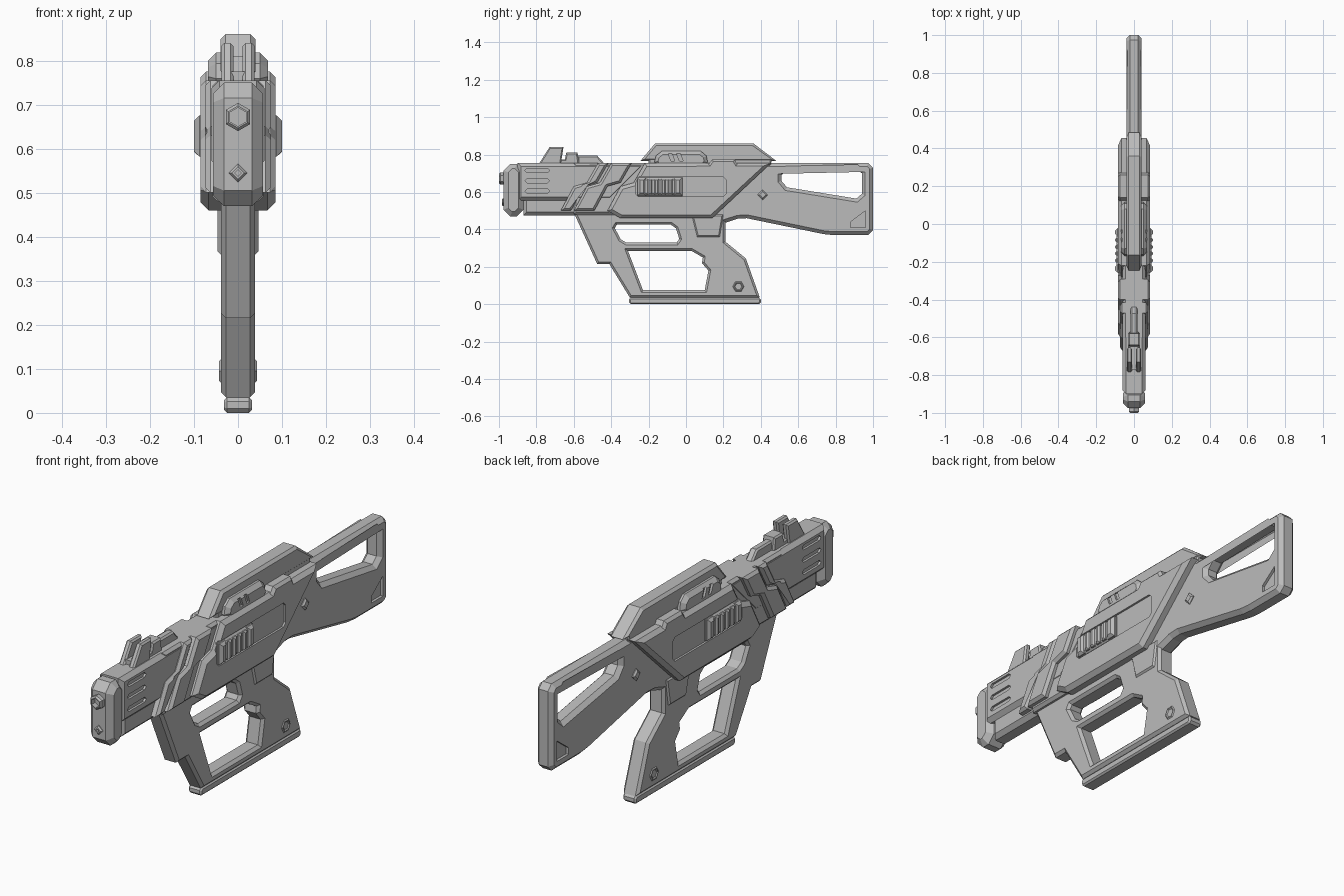
import bpy, bmesh, math
from mathutils import Vector
from mathutils.geometry import tessellate_polygon

if "Cube" in bpy.data.objects:
    bpy.data.objects.remove(bpy.data.objects["Cube"])

# Shared measures: top line of the body, and three chamfer sizes
deck = 0.755
fine, medium, broad = 0.007, 0.012, 0.018

grey = bpy.data.materials.new("plain grey")
grey.use_nodes = True
grey.diffuse_color = (0.5, 0.5, 0.5, 1)
grey.node_tree.nodes["Principled BSDF"].inputs["Base Color"].default_value = grey.diffuse_color


def finish(name, bm):
    bmesh.ops.remove_doubles(bm, verts=bm.verts, dist=0.00001)
    bmesh.ops.recalc_face_normals(bm, faces=bm.faces)
    mesh = bpy.data.meshes.new(name)
    bm.to_mesh(mesh)
    bm.free()
    mesh.materials.append(grey)
    obj = bpy.data.objects.new(name, mesh)
    bpy.context.collection.objects.link(obj)
    return obj


# Side profiles in (y, z)
def box(front, back, low, high, front_lean=0, back_lean=0):
    return [(front, low), (back, low), (back + back_lean, high), (front + front_lean, high)]


def polygon(y, z, radius, sides, turn=0):
    angles = [turn + math.tau * i / sides for i in range(sides)]
    return [(y + radius * math.cos(a), z + radius * math.sin(a)) for a in angles]


def clip(outline, size):
    """Replace every corner with a short diagonal."""
    points = [Vector(p) for p in outline]
    clipped = []
    for i, p in enumerate(points):
        before, after = points[i - 1], points[(i + 1) % len(points)]
        clipped += [p + (before - p).normalized() * size, p + (after - p).normalized() * size]
    return clipped


def zigzag(top):
    """Stepped diagonal line running down and forward from the deck."""
    return [(top, deck), (top - 0.06, 0.65), (top - 0.13, 0.63), (top - 0.2, 0.5)]


def oriented(outline, positive):
    loop = [Vector(p) for p in outline]
    area = sum(loop[i - 1].cross(p) for i, p in enumerate(loop))
    return loop if (area > 0) == positive else loop[::-1]


def shrink(loop, size):
    """Move each corner toward the solid side of the loop."""
    moved = []
    for i, p in enumerate(loop):
        a = (p - loop[i - 1]).normalized().orthogonal()
        b = (loop[(i + 1) % len(loop)] - p).normalized().orthogonal()
        moved.append(p + (a + b) * size / max(0.3, 1 + a.dot(b)))
    return moved


def bridge(bm, rings):
    for near, far in zip(rings, rings[1:]):
        for i in range(len(near)):
            bm.faces.new((near[i - 1], near[i], far[i], far[i - 1]))


def slab(name, outline, half, chamfer=medium, holes=(), inner=None):
    """Profile given thickness in x with chamfered rims.
    With inner set, it becomes a mirrored pair from inner to half."""
    loops = [oriented(outline, True)] + [oriented(hole, False) for hole in holes]
    tight_loops = [shrink(loop, chamfer) for loop in loops]
    triangles = tessellate_polygon([[p.to_3d() for p in loop] for loop in tight_loops])
    bm = bmesh.new()
    spans = [(-half, half)] if inner is None else [(inner, half), (-half, -inner)]
    for right, left in spans:
        right_cap, left_cap = [], []
        for full, tight in zip(loops, tight_loops):
            layers = ((right, tight), (right + chamfer, full), (left - chamfer, full), (left, tight))
            rings = [[bm.verts.new((x, *p)) for p in loop] for x, loop in layers]
            bridge(bm, rings)
            right_cap += rings[0]
            left_cap += rings[-1]
        for cap in (right_cap, left_cap):
            for triangle in triangles:
                bm.faces.new([cap[i] for i in triangle])
    return finish(name, bm)


def recess(obj, outline, inner):
    """Sink a profile into both sides, down to the inner x."""
    cutter = slab("cutter", outline, inner + 0.1, 0, inner=inner)
    modifier = obj.modifiers.new("recess", "BOOLEAN")
    modifier.operation, modifier.solver, modifier.object = "DIFFERENCE", "EXACT", cutter
    depsgraph = bpy.context.evaluated_depsgraph_get()
    mesh = bpy.data.meshes.new_from_object(obj.evaluated_get(depsgraph))
    obj.modifiers.clear()
    obj.data = mesh
    bpy.data.objects.remove(cutter)


def tube(name, front, back, z, radius, bore, sides):
    """Prism along y with a blind bore in its front end."""
    bm = bmesh.new()
    layers = ((back, radius), (front + fine, radius), (front, radius - fine),
              (front, bore), (back - fine, bore))
    rings = [[bm.verts.new((x, y, h)) for x, h in polygon(0, z, r, sides, math.pi / 2)]
             for y, r in layers]
    bridge(bm, rings)
    bm.faces.new(rings[0])
    bm.faces.new(rings[-1])
    finish(name, bm)


# Shoulder stock with open window and a recess near the butt
stock_profile = [(0.4, deck), (1, deck), (1, 0.37), (0.76, 0.37), (0.3, 0.465), (0.1, 0.4), (0.1, 0.6)]
stock_window = [(0.51, 0.72), (0.94, 0.73), (0.94, 0.56), (0.51, 0.63)]
stock = slab("stock", clip(stock_profile, 0.025), 0.04, broad, holes=[clip(stock_window, 0.03)])
recess(stock, [(0.88, 0.41), (0.96, 0.41), (0.96, 0.5), (0.88, 0.44)], inner=0.028)
slab("stock_bolt", polygon(0.41, 0.585, 0.027, sides=4), 0.05, fine)

# Grip frame: foregrip, crossbar, lower bar and pistol grip with finger steps
frame_profile = [(-0.6, 0.49), (-0.475, 0.215), (-0.41, 0.215), (-0.3, 0.035),
                 (0.395, 0.035), (0.32, 0.245), (0.21, 0.335), (0.21, 0.49)]
trigger_window = clip(box(-0.34, -0.03, 0.33, 0.425, -0.05, -0.03), 0.02)
hand_window = [(-0.23, 0.075), (0.1, 0.075), (0.12, 0.18), (0.085, 0.22),
               (0.09, 0.25), (0.03, 0.285), (-0.31, 0.285)]
slab("grip_frame", frame_profile, 0.039, medium, holes=[trigger_window, hand_window])
slab("grip_collar", box(0.06, 0.18, 0.36, 0.48, -0.03, 0.02), 0.046, fine)
slab("base_plate", clip(box(-0.305, 0.4, 0, 0.036), 0.01), 0.032, fine)
hexagon = [polygon(0.28, 0.095, radius, sides=6) for radius in (0.032, 0.017)]
slab("grip_bolt", hexagon[0], 0.043, 0.005, holes=hexagon[1:])

# Receiver core, front housing with vents, and the lower fore-end
slab("receiver_core", box(-0.6, 0.12, 0.48, deck, 0, 0.3), 0.058)
housing = slab("front_housing", box(-0.9, -0.4, 0.555, deck, 0, 0.2), 0.06, broad)
for row in range(3):
    recess(housing, polygon(-0.85, 0.605 + 0.055 * row, 0.011, sides=4)[1:]
           + polygon(-0.74, 0.605 + 0.055 * row, 0.011, sides=4, turn=math.pi)[1:], inner=0.05)
slab("under_barrel", box(-0.87, -0.45, 0.475, 0.6), 0.042, broad)

# Muzzle
slab("muzzle_block", clip(box(-0.975, -0.87, 0.47, 0.75), 0.035), 0.057, 0.025)
tube("barrel_tip", -1, -0.95, 0.672, radius=0.032, bore=0.021, sides=6)
tube("guide_light", -0.985, -0.95, 0.545, radius=0.021, bore=fine, sides=4)

# Stepped chevron bands
for name, front, back, half in (("front_band", -0.47, -0.415, 0.075), ("rear_band", -0.4, -0.29, 0.085)):
    slab(name, zigzag(front) + zigzag(back)[::-1], half)

# Side panels, each with a raised tab and a window holding a ribbed slider
panel = slab("side_panel", zigzag(-0.22) + [(-0.35, 0.46), (0.14, 0.46), (0.455, deck)], 0.085, broad)
recess(panel, clip(box(-0.27, 0.213, 0.575, 0.682), 0.015), inner=0.076)
slab("panel_tab", box(0.1, 0.29, 0.72, 0.775, 0.04, -0.03), 0.085, medium)
slab("slider", box(-0.26, -0.02, 0.58, 0.677), 0.092, inner=0.06)
for front in (-0.258, -0.065):
    slab("slider_end", box(front, front + 0.043, 0.582, 0.675), 0.1, inner=0.07)
for rib in range(4):
    front = -0.205 + 0.036 * rib
    slab("slider_rib", box(front, front + 0.024, 0.586, 0.67), 0.1, fine, inner=0.07)

# Top housing with side pods
slab("top_housing", box(-0.245, 0.485, 0.765, 0.86, 0.08, -0.125), 0.04, medium)
slab("top_housing_foot", box(-0.2, 0.45, 0.73, 0.78, 0, 0.01), 0.038, fine)
pod = slab("side_pod", clip(box(-0.175, 0.12, 0.735, 0.818, 0.02, -0.015), 0.025), 0.068, broad)
for front in (-0.08, -0.035):
    recess(pod, box(front, front + 0.02, 0.765, 0.805, -0.015, -0.015), inner=0.058)

# Forked front sight and ramp
slab("sight_prong", box(-0.79, -0.67, 0.745, 0.84, 0.06, 0.015), 0.038, fine, inner=0.01)
slab("sight_base", box(-0.77, -0.6, 0.745, 0.775), 0.03, fine)
slab("sight_block", box(-0.655, -0.57, 0.745, 0.81, 0.015, -0.01), 0.03, fine)
slab("sight_ramp", box(-0.58, -0.43, 0.745, 0.795, 0, -0.045), 0.018, fine)
